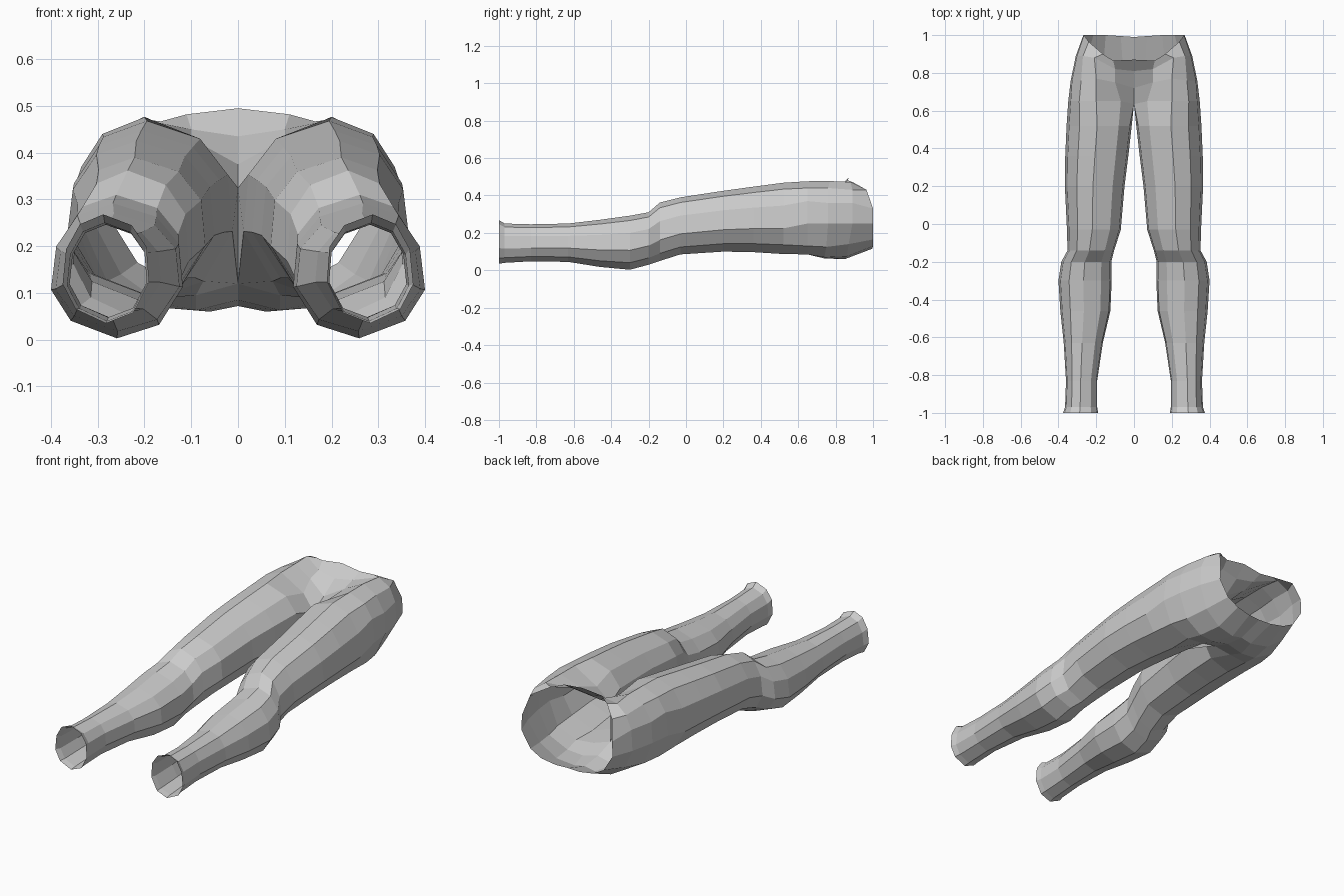
import bpy, bmesh

# Leg cross-section in unit space, from top-inner round the outside to the inner side
RING = [(.2, .9), (.53, 1), (.8, .91), (.96, .68), (1, .36),
        (.85, .13), (.5, 0), (.18, .1), (0, .38), (.03, .7)]

# Leg stations: y, inner x, outer x, bottom z, top z
LEG = [(-1, .19, .375, .035, .268), (-.97, .195, .365, .04, .25), (-.83, .195, .36, .048, .246),
       (-.63, .165, .372, .045, .25), (-.46, .125, .39, .018, .27), (-.3, .118, .4, .003, .292),
       (-.2, .12, .385, .03, .31), (-.14, .105, .352, .05, .362), (-.03, .07, .355, .085, .39),
       (.2, .05, .366, .1, .425), (.36, .03, .364, .097, .447), (.52, .012, .357, .087, .468)]

# Pelvis half-rings: front centre, groin, thigh crest, hip, seat, back centre
CROTCH = [(0, .635, .325), (.07, .65, .4), (.2, .65, .476), (.29, .65, .44), (.335, .65, .37),
          (.348, .65, .25), (.3, .65, .13), (.19, .65, .085), (.09, .65, .095), (0, .635, .12)]
PELVIS = [
    [(0, .72, .375), (.1, .75, .43), (.2, .77, .477), (.28, .76, .44), (.328, .76, .36),
     (.335, .76, .25), (.28, .75, .125), (.18, .74, .07), (.09, .74, .063), (0, .74, .085)],
    [(0, .81, .435), (.1, .82, .45), (.21, .88, .472), (.27, .89, .43), (.302, .89, .36),
     (.308, .89, .25), (.25, .87, .14), (.16, .86, .075), (.06, .85, .06), (0, .85, .072)],
    [(0, .87, .495), (.11, .865, .482), (.165, .9, .467), (.24, .965, .43), (.265, 1, .33),
     (.268, 1, .25), (.215, 1, .165), (.15, 1, .13), (.07, .995, .115), (0, .99, .115)],
]

bm = bmesh.new()


def bridge(a, b, closed):
    n = len(a)
    for i in range(n if closed else n - 1):
        j = (i + 1) % n
        bm.faces.new((a[i], a[j], b[j], b[i]))


# Leg tube, each station ordered so the inner front point comes first
rings = []
for y, xi, xo, zb, zt in LEG:
    pts = [(xi + u * (xo - xi), y, zb + v * (zt - zb)) for u, v in RING]
    rings.append([bm.verts.new(p) for p in pts[-1:] + pts[:-1]])

# Crotch ring closes the leg; above it the half-rings open onto the mirror plane
rings.append([bm.verts.new(p) for p in CROTCH])
for a, b in zip(rings, rings[1:]):
    bridge(a, b, True)
last = rings[-1]
for row in PELVIS:
    ring = [bm.verts.new(p) for p in row]
    bridge(last, ring, False)
    last = ring

bmesh.ops.recalc_face_normals(bm, faces=bm.faces[:])
mesh = bpy.data.meshes.new("trousers")
bm.to_mesh(mesh)
bm.free()
trousers = bpy.data.objects.new("trousers", mesh)
bpy.context.collection.objects.link(trousers)

# Other leg and hip
mirror = trousers.modifiers.new("mirror", 'MIRROR')
mirror.use_axis[0] = True
mirror.use_clip = True
mirror.merge_threshold = .001
